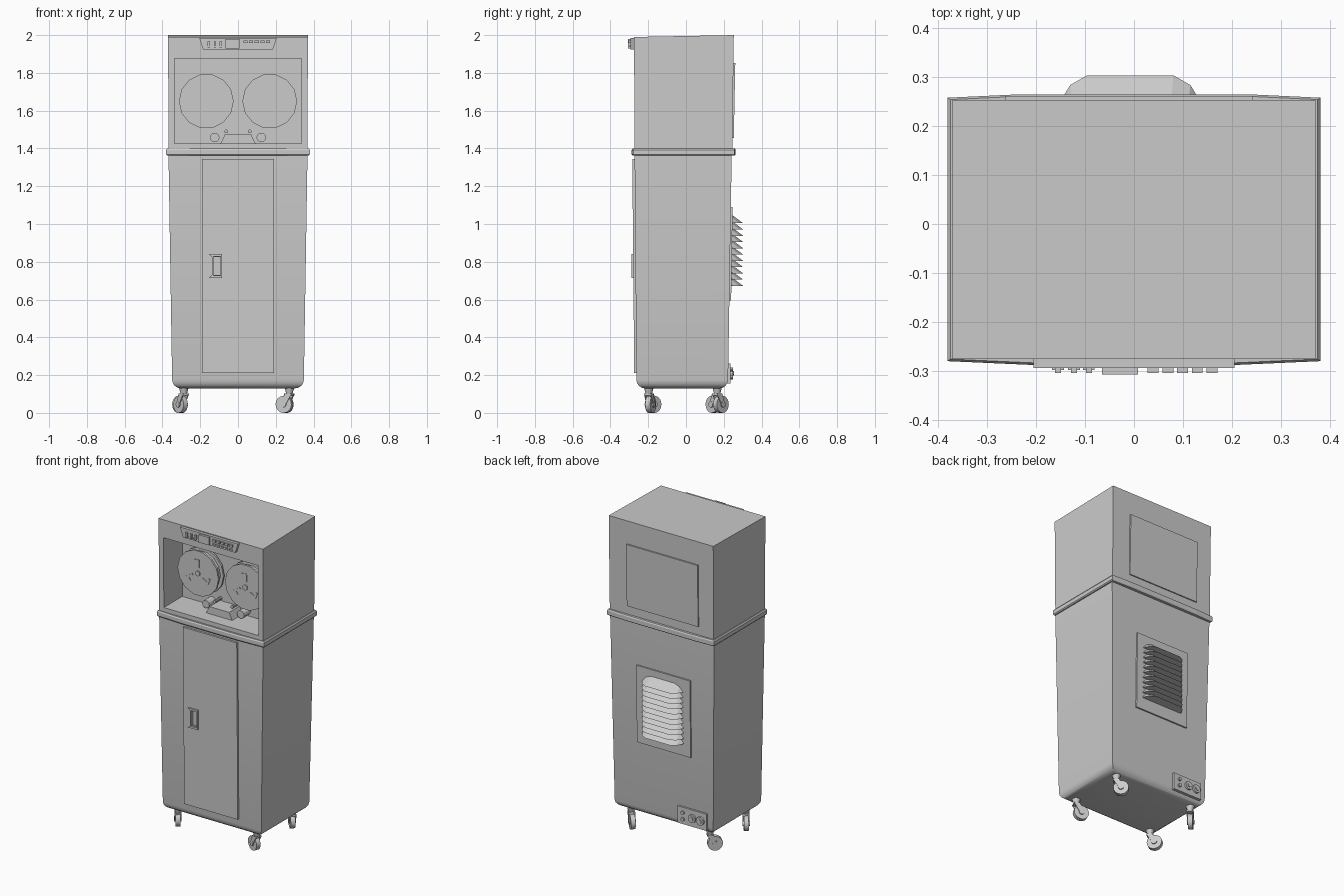
import bpy, bmesh, math
from mathutils import Vector, Matrix

if "Cube" in bpy.data.objects:
    bpy.data.objects.remove(bpy.data.objects["Cube"])

GREY = (0.6, 0.6, 0.6, 1)
mat = bpy.data.materials.new("cabinet_grey")
mat.use_nodes = True
mat.diffuse_color = GREY
mat.node_tree.nodes["Principled BSDF"].inputs["Base Color"].default_value = GREY


def finish(name, bm):
    bmesh.ops.recalc_face_normals(bm, faces=bm.faces)
    mesh = bpy.data.meshes.new(name)
    bm.to_mesh(mesh)
    bm.free()
    mesh.materials.append(mat)
    ob = bpy.data.objects.new(name, mesh)
    bpy.context.collection.objects.link(ob)
    return ob


def smooth(ob, angle=35):
    bpy.ops.object.select_all(action="DESELECT")
    ob.select_set(True)
    bpy.context.view_layer.objects.active = ob
    bpy.ops.object.shade_smooth_by_angle(angle=math.radians(angle))


def loft(name, a, b):
    """Solid between two matching loops of points."""
    bm = bmesh.new()
    va, vb = [bm.verts.new(p) for p in a], [bm.verts.new(p) for p in b]
    n = len(va)
    bm.faces.new(va)
    bm.faces.new(vb)
    for i in range(n):
        j = (i + 1) % n
        bm.faces.new((va[i], va[j], vb[j], vb[i]))
    return finish(name, bm)


def plate(name, xz, y0, y1):
    """Outline in the front plane pushed along y."""
    return loft(name, [(x, y0, z) for x, z in xz], [(x, y1, z) for x, z in xz])


def box(name, x0, x1, y0, y1, z0, z1):
    return plate(name, [(x0, z0), (x1, z0), (x1, z1), (x0, z1)], y0, y1)


def disc(name, x, z, r, y0, y1, sides=16, r2=None):
    def ring(rad, y):
        return [(x + rad * math.cos(2 * math.pi * i / sides), y,
                 z + rad * math.sin(2 * math.pi * i / sides)) for i in range(sides)]
    return loft(name, ring(r, y0), ring(r if r2 is None else r2, y1))


def cut(ob, cutter):
    mod = ob.modifiers.new("cut", "BOOLEAN")
    mod.operation, mod.solver, mod.object = "DIFFERENCE", "EXACT", cutter
    cutter.hide_render = True
    bpy.context.view_layer.objects.active = ob
    bpy.ops.object.modifier_apply(modifier="cut")
    bpy.data.objects.remove(cutter)


def rect(w, y0, y1, z0, z1=None):
    z1 = z0 if z1 is None else z1
    return [(-w, y0, z0), (w, y0, z0), (w, y1, z1), (-w, y1, z1)]


# Lower cabinet, tapering down to a rounded bottom edge
lower = loft("lower_cabinet", rect(0.348, -0.262, 0.222, 0.13), rect(0.368, -0.272, 0.242, 1.37))
bm = bmesh.new()
bm.from_mesh(lower.data)
low = [e for e in bm.edges if all(v.co.z < 0.2 for v in e.verts)]
bmesh.ops.bevel(bm, geom=low, offset=0.045, segments=4, profile=0.5, affect="EDGES")
bm.to_mesh(lower.data)
bm.free()
smooth(lower)

# Collar between the cabinets, bowed slightly at front and back
bow = [(-0.378, -0.278), (-0.2, -0.286), (0.2, -0.286), (0.378, -0.278),
       (0.378, 0.256), (0.25, 0.262), (-0.25, 0.262), (-0.378, 0.256)]
rims = [(1.362, 0.99), (1.368, 1.005), (1.392, 1.005), (1.4, 0.99)]
for (z0, s0), (z1, s1) in zip(rims, rims[1:]):
    loft("collar_band", [(x * s0, y * s0, z0) for x, y in bow], [(x * s1, y * s1, z1) for x, y in bow])

# Upper cabinet with a slightly sloping roof and an open tape bay
upper = loft("upper_cabinet", rect(0.368, -0.272, 0.245, 1.395), rect(0.37, -0.275, 0.253, 1.99, 2.0))
cut(upper, box("bay_cutter", -0.335, 0.335, -0.4, -0.085, 1.427, 1.875))

# Tape reels: two flanges on a hub, with curved slots on the face
for side in (-1, 1):
    cx, cz = side * 0.168, 1.65
    for y in (-0.165, -0.115):
        disc("reel_flange", cx, cz, 0.145, y, y + 0.012, 14)
    disc("reel_core", cx, cz, 0.125, -0.155, -0.11, 14)
    disc("reel_spindle", cx, cz, 0.02, -0.15, -0.08, 10)
    disc("reel_hub", cx, cz, 0.017, -0.172, -0.165, 10)
    for k in range(3):
        a = math.radians(90 + 120 * k)
        arc = [(r, a + t) for r, t in ((0.04, -0.3), (0.09, -0.1), (0.09, 0.35), (0.078, 0.35), (0.074, 0.02), (0.04, 0))]
        plate("reel_mark", [(cx + r * math.cos(t), cz + r * math.sin(t)) for r, t in arc], -0.169, -0.165)

# Tape path: head block and guide rollers
loft("head_block", [(-0.092, -0.19, 1.427), (0.092, -0.19, 1.427), (0.07, -0.19, 1.473), (-0.07, -0.19, 1.473)],
     [(-0.092, -0.085, 1.427), (0.092, -0.085, 1.427), (0.07, -0.085, 1.473), (-0.07, -0.085, 1.473)])
for side in (-1, 1):
    disc("tape_roller", side * 0.123, 1.458, 0.025, -0.15, -0.085, 12)
    disc("tape_guide", side * 0.062, 1.49, 0.01, -0.15, -0.085, 10)

# Control panel with sliders, meter and buttons
plate("control_panel", [(-0.185, 1.925), (0.185, 1.925), (0.205, 1.985), (-0.205, 1.985)], -0.293, -0.27)
for x in (-0.155, -0.122, -0.092):
    box("slider_slot", x - 0.012, x + 0.012, -0.297, -0.29, 1.935, 1.942)
    box("slider_knob", x - 0.006, x + 0.006, -0.304, -0.29, 1.935, 1.966)
box("meter", -0.065, 0.008, -0.307, -0.29, 1.93, 1.98)
for i in range(5):
    x = 0.028 + i * 0.03
    box("button", x, x + 0.022, -0.304, -0.29, 1.957, 1.972)
    box("lower_button", x, x + 0.018, -0.3, -0.29, 1.936, 1.944)

# Front door following the cabinet taper, with a handle pocket
xz = [(-0.19, 0.21), (0.19, 0.21), (0.19, 1.345), (-0.19, 1.345)]
door = loft("front_door", [(x, -0.274 - 0.009 * (z - 0.2), z) for x, z in xz], [(x, -0.25, z) for x, z in xz])
cut(door, box("handle_cutter", -0.138, -0.09, -0.4, -0.268, 0.73, 0.825))
grip = [(-0.155, 0.84), (-0.085, 0.84), (-0.085, 0.715), (-0.155, 0.715), (-0.138, 0.73), (-0.138, 0.825)]
handle = plate("door_handle", grip, -0.288, -0.27)
cut(handle, box("grip_cutter", -0.13, -0.093, -0.4, -0.2, 0.727, 0.828))

# Rear panels
xz = [(-0.263, 1.455), (0.242, 1.455), (0.242, 1.852), (-0.263, 1.852)]
loft("rear_hatch", [(x, 0.24, z) for x, z in xz], [(x, 0.253 + 0.02 * (z - 1.455), z) for x, z in xz])
xz = [(-0.2, 0.595), (0.18, 0.595), (0.18, 1.09), (-0.2, 1.09)]
loft("vent_plate", [(x, 0.22, z) for x, z in xz], [(x, 0.239 + 0.016 * (z - 0.6), z) for x, z in xz])

# Louvres: flat underside, top sloping back up to the plate
for i in range(11):
    z = 0.672 + 0.0332 * i
    lip = [(-0.15, 0.25), (-0.13, 0.283), (-0.095, 0.303), (0.08, 0.303), (0.115, 0.283), (0.135, 0.25)]
    back = [(-0.15, 0.236), (-0.125, 0.236), (-0.09, 0.236), (0.075, 0.236), (0.11, 0.236), (0.135, 0.236)]
    rise = [0.01, 0.036, 0.05, 0.05, 0.036, 0.01]
    loft("louvre", [(x, y, z) for x, y in lip] + [(0.135, 0.23, z), (-0.15, 0.23, z)],
         [(x, y, z + h) for (x, y), h in zip(back, rise)] + [(0.135, 0.229, z + 0.01), (-0.15, 0.229, z + 0.01)])

# Socket panel low on the back
box("socket_panel", -0.31, -0.105, 0.2, 0.236, 0.155, 0.262)
for x in (-0.27, -0.212):
    disc("large_socket", x, 0.21, 0.026, 0.23, 0.248, 14)
    disc("socket_pin", x, 0.21, 0.013, 0.24, 0.253, 10)
for z in (0.188, 0.23):
    disc("small_socket", -0.145, z, 0.011, 0.23, 0.248, 10)

# Swivel casters, each turned its own way
casters = [(-0.287, -0.197, -0.6, 0.8), (0.272, -0.197, -0.93, 0.36),
           (-0.287, 0.165, -0.7, -0.7), (0.272, 0.165, -0.7, 0.7)]
for x, y, dx, dy in casters:
    turn = Matrix.Translation((x, y, 0)) @ Matrix.Rotation(math.atan2(dy, dx), 4, "Z")
    parts = [smooth_part for smooth_part in (
        disc("caster_wheel", 0.028, 0.045, 0.045, -0.014, 0.014, 20),
        disc("caster_hub", 0.028, 0.045, 0.016, -0.021, 0.021, 12))]
    for s in (-1, 1):
        arm = [(-0.018, 0.098), (0.02, 0.098), (0.04, 0.045), (0.02, 0.035)]
        parts.append(plate("caster_fork", arm, s * 0.015, s * 0.02))
    parts.append(box("caster_crown", -0.018, 0.02, -0.02, 0.02, 0.093, 0.102))
    stem = disc("caster_stem", 0, 0, 0.017, 0.1, 0.135, 12, 0.026)
    stem.data.transform(Matrix.Rotation(math.pi / 2, 4, "X"))
    parts.append(stem)
    for p in parts:
        p.data.transform(turn)
        smooth(p)
